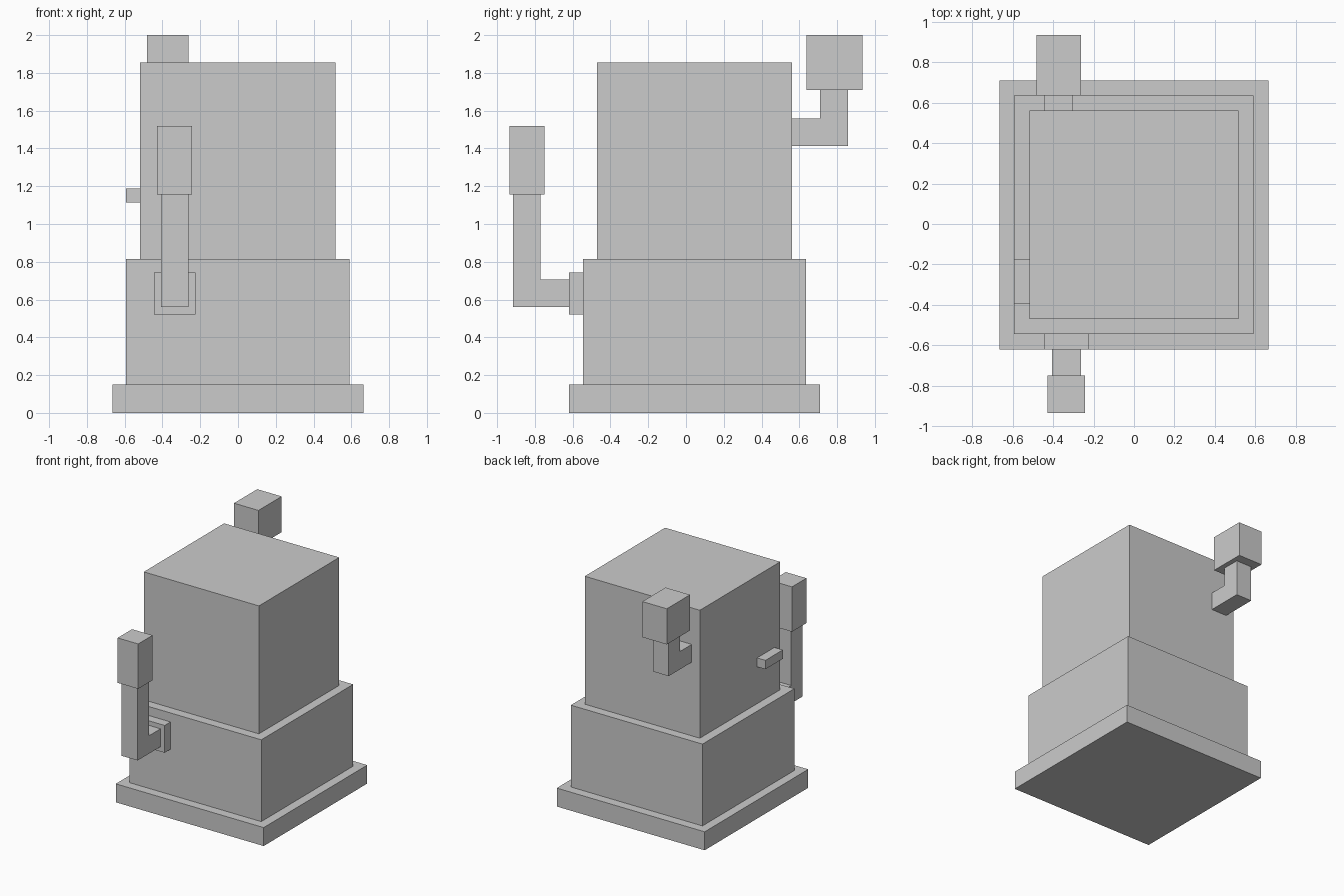
import bpy, bmesh

if "Cube" in bpy.data.objects:
    bpy.data.objects.remove(bpy.data.objects["Cube"])


def prism(name, profile, x0, x1):
    """Extrude a closed (y, z) profile along x."""
    bm = bmesh.new()
    face = bm.faces.new([bm.verts.new((x0, y, z)) for y, z in profile])
    ext = bmesh.ops.extrude_face_region(bm, geom=[face])
    verts = [g for g in ext["geom"] if isinstance(g, bmesh.types.BMVert)]
    bmesh.ops.translate(bm, verts=verts, vec=(x1 - x0, 0, 0))
    bmesh.ops.recalc_face_normals(bm, faces=bm.faces)
    mesh = bpy.data.meshes.new(name)
    bm.to_mesh(mesh)
    bm.free()
    obj = bpy.data.objects.new(name, mesh)
    bpy.context.collection.objects.link(obj)
    return obj


def box(name, x, y, z):
    """Box from its (min, max) range on each axis."""
    return prism(name, [(y[0], z[0]), (y[1], z[0]), (y[1], z[1]), (y[0], z[1])], *x)


def elbow(name, x, y_wall, y_in, y_out, z_low, z_bend, z_top):
    """L-shaped arm: runs out from the wall, then turns upward."""
    prism(name, [(y_wall, z_low), (y_out, z_low), (y_out, z_top),
                 (y_in, z_top), (y_in, z_bend), (y_wall, z_bend)], *x)


# Stepped body
box("base_plinth", (-0.665, 0.665), (-0.62, 0.71), (0, 0.15))
box("lower_body", (-0.593, 0.591), (-0.545, 0.635), (0.15, 0.815))
box("upper_body", (-0.518, 0.517), (-0.47, 0.562), (0.815, 1.855))

# Small peg on the left wall
box("side_peg", (-0.593, -0.518), (-0.396, -0.173), (1.115, 1.187))

# Front arm with wall plate and grip
box("front_plate", (-0.445, -0.225), (-0.62, -0.545), (0.52, 0.742))
elbow("front_arm", (-0.407, -0.262), -0.62, -0.77, -0.915, 0.56, 0.705, 1.155)
box("front_grip", (-0.428, -0.243), (-0.935, -0.75), (1.155, 1.52))

# Back arm with head block
elbow("back_arm", (-0.445, -0.302), 0.562, 0.71, 0.858, 1.413, 1.558, 1.71)
box("back_head", (-0.482, -0.262), (0.637, 0.935), (1.71, 2.0))
